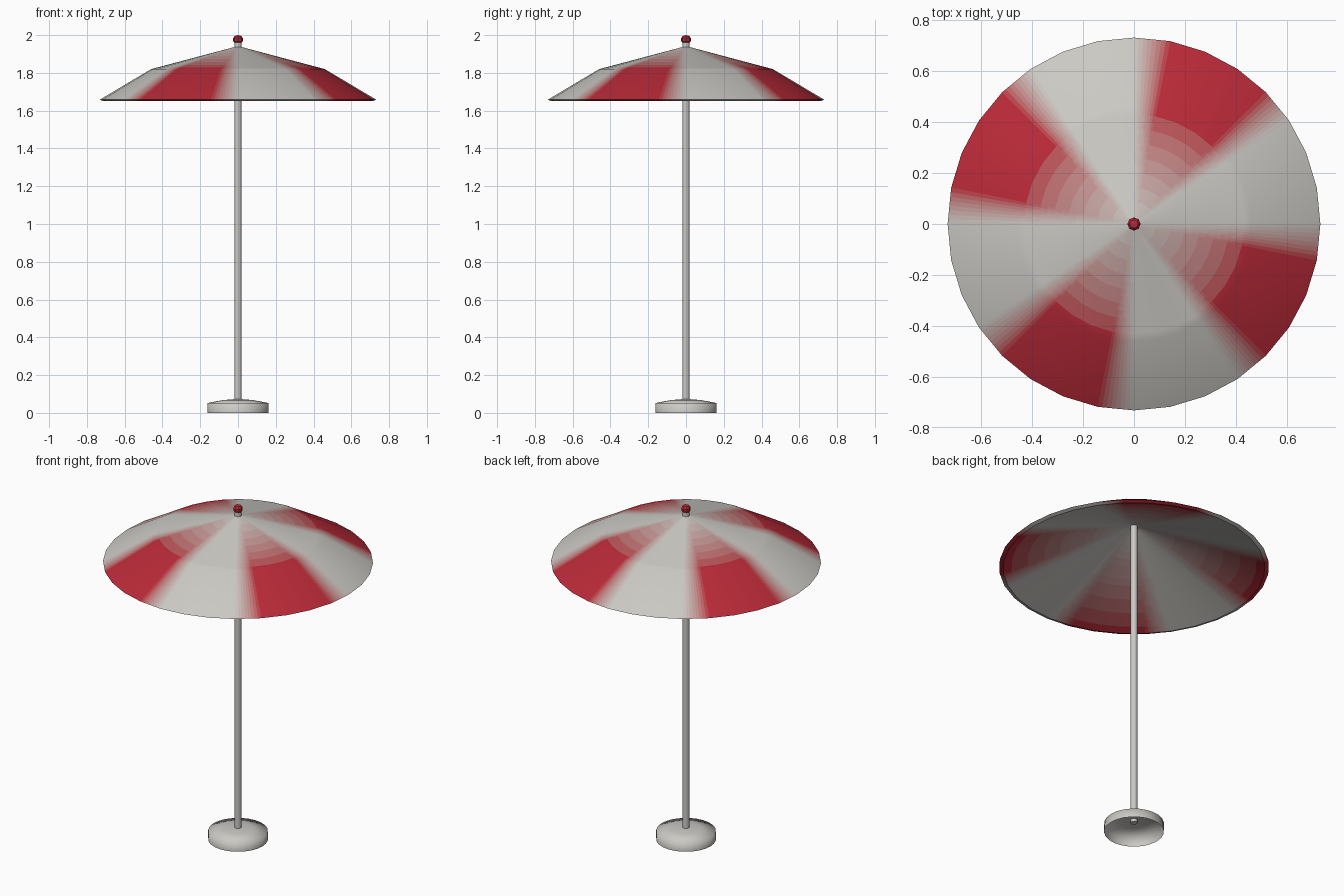
import bpy, bmesh
from math import sin, cos, pi, radians

if "Cube" in bpy.data.objects:
    bpy.data.objects.remove(bpy.data.objects["Cube"])

LEVELS = 16
LIGHT, RED = (0.6, 0.585, 0.55), (0.49, 0.023, 0.04)
mats = []
for i in range(LEVELS + 1):
    m = bpy.data.materials.new(f"fabric_{i}")
    t = i / LEVELS
    m.diffuse_color = tuple(a + (b - a) * t for a, b in zip(LIGHT, RED)) + (1,)
    m.use_nodes = True
    m.node_tree.nodes["Principled BSDF"].inputs["Base Color"].default_value = m.diffuse_color
    mats.append(m)


def lathe(name, profile, dirs, materials, shade=None, angle=35):
    """Revolve (radius, z) points through unit direction vectors."""
    bm = bmesh.new()
    rings = []
    for r, z in profile:
        if r == 0:
            rings.append([bm.verts.new((0, 0, z))] * len(dirs))
        else:
            rings.append([bm.verts.new((r * x, r * y, z)) for x, y in dirs])
    for k in range(len(rings) - 1):
        a, b = rings[k], rings[k + 1]
        for i in range(len(dirs)):
            j = (i + 1) % len(dirs)
            f = bm.faces.new(list(dict.fromkeys((a[i], b[i], b[j], a[j]))))
            if shade:
                f.material_index = shade(k, i)
    me = bpy.data.meshes.new(name)
    for m in materials:
        me.materials.append(m)
    bm.to_mesh(me)
    bm.free()
    ob = bpy.data.objects.new(name, me)
    bpy.context.collection.objects.link(ob)
    bpy.ops.object.select_all(action='DESELECT')
    bpy.context.view_layer.objects.active = ob
    ob.select_set(True)
    bpy.ops.object.shade_smooth_by_angle(angle=radians(angle))
    return ob


def circle(n):
    return [(cos(2 * pi * i / n), sin(2 * pi * i / n)) for i in range(n)]


def line(a, b, n):
    """Points from a up to, but not including, b."""
    return [tuple(p + (q - p) * k / n for p, q in zip(a, b)) for k in range(n)]


# Canopy columns: 32 flat segments, colour-change segments split into slices
corners = circle(32)
is_red = [i % 8 >= 4 for i in range(32)]
dirs, col_red = [], []
for i in range(32):
    j = (i + 1) % 32
    n = LEVELS // 2 if is_red[i] != is_red[j] else 1
    dirs += line(corners[i], corners[j], n)
    for s in range(n):
        t = (s + 0.5) / n
        col_red.append(is_red[i] * (1 - t) + is_red[j] * t)

# Canopy profile: two-slope outer skin, thin rim, straight inner cone;
# the cones that fade to grey at the apex are split into bands
STEPS = 16
R_OUT, R_IN = 0.46, 0.71
profile = (line((0, 1.942), (R_OUT, 1.82), STEPS)
           + [(R_OUT, 1.82), (0.732, 1.658)]
           + line((R_IN, 1.65), (0, 1.918), STEPS) + [(0, 1.918)])


def stripe(k, i):
    mid_r = (profile[k][0] + profile[k + 1][0]) / 2
    fade = mid_r / (R_OUT if k <= STEPS else R_IN)
    return round(col_red[i] * min(1, fade) * LEVELS)


lathe("canopy", profile, dirs, mats, stripe)

# Pole
lathe("pole", [(0, 1.962), (0.019, 1.962), (0.019, 0.055), (0, 0.055)],
      circle(12), mats[:1])

# Finial
lathe("finial", [(0, 2.0), (0.017, 1.996), (0.026, 1.984), (0.025, 1.967),
                 (0.016, 1.957), (0, 1.953)], circle(8), mats[-1:])

# Base, a hollow shell open below
lathe("base", [(0, 0.074), (0.08, 0.068), (0.162, 0.052), (0.162, 0)],
      circle(24), mats[:1], angle=85)
